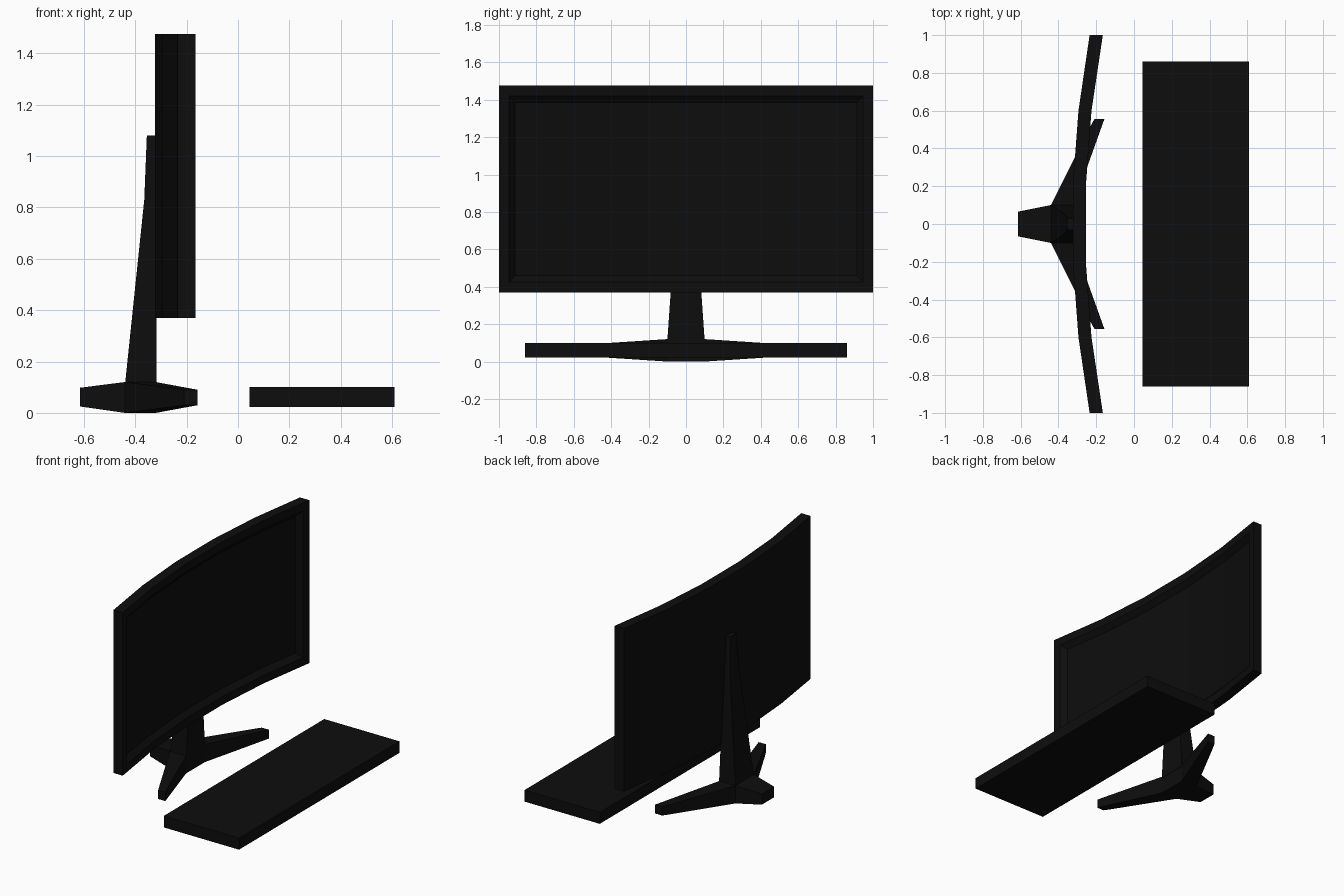
import bpy, bmesh

if "Cube" in bpy.data.objects:
    bpy.data.objects.remove(bpy.data.objects["Cube"])

black = bpy.data.materials.new("black_plastic")
black.diffuse_color = (0.004, 0.004, 0.004, 1)
black.use_nodes = True
black.node_tree.nodes["Principled BSDF"].inputs["Base Color"].default_value = black.diffuse_color


def finish(name, bm):
    bmesh.ops.recalc_face_normals(bm, faces=bm.faces)
    mesh = bpy.data.meshes.new(name)
    bm.to_mesh(mesh)
    bm.free()
    mesh.materials.append(black)
    obj = bpy.data.objects.new(name, mesh)
    bpy.context.collection.objects.link(obj)
    return obj


def loft(name, sections):
    """Skin equal-length rings of points and cap both ends."""
    bm = bmesh.new()
    rings = [[bm.verts.new(p) for p in s] for s in sections]
    n = len(rings[0])
    for a, b in zip(rings, rings[1:]):
        for i in range(n):
            j = (i + 1) % n
            bm.faces.new((a[i], a[j], b[j], b[i]))
    bm.faces.new(rings[0])
    bm.faces.new(rings[-1])
    return finish(name, bm)


def box_ring(x0, x1, w, z):
    return [(x0, -w, z), (x1, -w, z), (x1, w, z), (x0, w, z)]


# Curved screen: five flat segments with a sloped, recessed display
bm = bmesh.new()
Z0, Z1 = 0.37, 1.475
rings = []
for y, back, front in [(-1, -0.235, -0.165), (-0.6, -0.294, -0.225), (-0.2, -0.324, -0.255),
                       (0.2, -0.324, -0.255), (0.6, -0.294, -0.225), (1, -0.235, -0.165)]:
    rings.append([bm.verts.new(p) for p in
                  [(back, y, Z0), (front, y, Z0), (front, y, Z1), (back, y, Z1)]])
display = []
for a, b in zip(rings, rings[1:]):
    for i in range(4):
        j = (i + 1) % 4
        f = bm.faces.new((a[i], a[j], b[j], b[i]))
        if i == 1:
            display.append(f)
bm.faces.new(rings[0])
bm.faces.new(rings[-1])
bmesh.ops.recalc_face_normals(bm, faces=bm.faces)
bmesh.ops.inset_region(bm, faces=display, thickness=0.055, depth=0, use_even_offset=True)
bmesh.ops.inset_region(bm, faces=display, thickness=0.035, depth=-0.03, use_even_offset=True)
finish("curved_screen", bm)

# Tapered neck
loft("stand_neck", [box_ring(-0.44, -0.318, 0.10, 0.11),
                    box_ring(-0.365, -0.318, 0.05, 0.83),
                    box_ring(-0.355, -0.318, 0.032, 1.08)])

# Three-legged foot: hub and back leg in one loft, two splayed front legs
loft("foot_hub", [
    [(-0.615, -0.065, 0.025), (-0.615, 0.065, 0.025), (-0.615, 0.065, 0.098), (-0.615, -0.065, 0.098)],
    [(-0.44, -0.10, 0), (-0.44, 0.10, 0), (-0.44, 0.10, 0.12), (-0.44, -0.10, 0.12)],
    [(-0.32, -0.10, 0), (-0.32, 0.10, 0), (-0.32, 0.10, 0.12), (-0.32, -0.10, 0.12)]])
for side, label in ((1, "right"), (-1, "left")):
    outline = [(-0.44, 0.10, 0.06), (-0.225, 0.527, 0.032), (-0.21, 0.555, 0.03),
               (-0.157, 0.555, 0.03), (-0.32, 0.10, 0.06)]
    loft("front_leg_" + label, [[(x, y * side, 0.06 + s * h) for x, y, h in outline]
                                for s in (-1, 1)])

# Keyboard slab
loft("keyboard", [box_ring(0.045, 0.61, 0.86, z) for z in (0.022, 0.10)])
